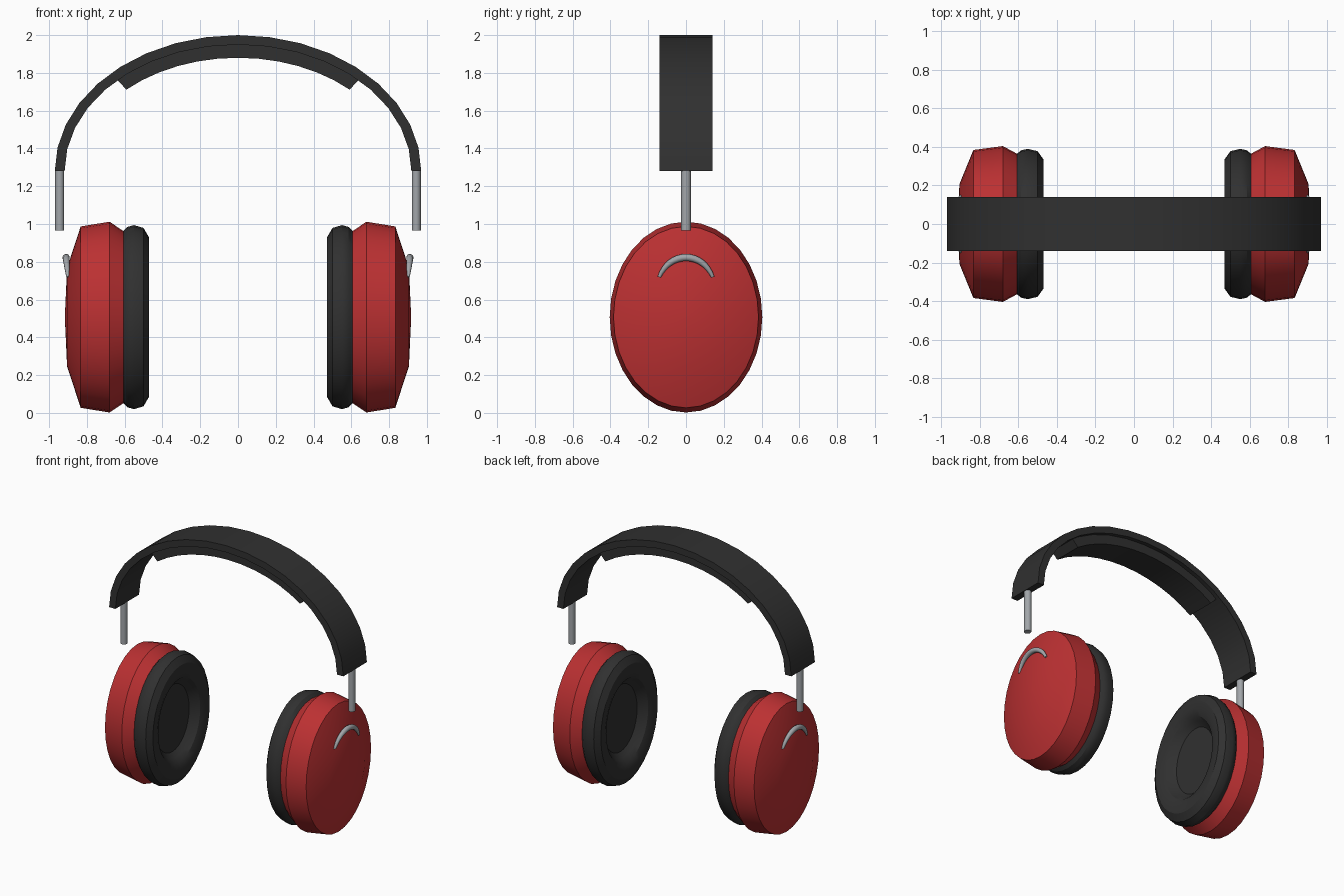
import bpy, bmesh
from math import sin, cos, pi, radians

default = bpy.data.objects.get("Cube")
if default:
    bpy.data.objects.remove(default, do_unlink=True)


def material(name, r, g, b):
    m = bpy.data.materials.new(name)
    m.use_nodes = True
    m.diffuse_color = (r, g, b, 1)
    bsdf = m.node_tree.nodes["Principled BSDF"]
    bsdf.inputs["Base Color"].default_value = (r, g, b, 1)
    bsdf.inputs["Roughness"].default_value = 0.6
    return m


RED = material("shell red", 0.5, 0.03, 0.032)
BLACK = material("soft black", 0.03, 0.03, 0.03)
METAL = material("brushed metal", 0.36, 0.38, 0.4)
CUP_Z = 0.507


def finish(bm, name, mat, angle=30):
    bmesh.ops.recalc_face_normals(bm, faces=bm.faces)
    mesh = bpy.data.meshes.new(name)
    bm.to_mesh(mesh)
    bm.free()
    mesh.materials.append(mat)
    ob = bpy.data.objects.new(name, mesh)
    bpy.context.collection.objects.link(ob)
    bpy.ops.object.select_all(action="DESELECT")
    ob.select_set(True)
    bpy.context.view_layer.objects.active = ob
    bpy.ops.object.shade_smooth_by_angle(angle=radians(angle))
    return ob


def skin(bm, rings):
    """Join closed rings of points in order and cap both ends."""
    loops = [[bm.verts.new(p) for p in ring] for ring in rings]
    n = len(loops[0])
    for a, b in zip(loops, loops[1:]):
        for i in range(n):
            j = (i + 1) % n
            bm.faces.new((a[i], a[j], b[j], b[i]))
    bm.faces.new(loops[0])
    bm.faces.new(loops[-1])


def oval_lathe(name, profile, side, mat, sides=32):
    """Turn (x, radius) pairs into an upright oval solid lying along x."""
    bm = bmesh.new()
    angles = [2 * pi * i / sides for i in range(sides)]
    skin(bm, [[(side * x, 0.8 * r * sin(t), CUP_Z + r * cos(t)) for t in angles]
              for x, r in profile])
    return finish(bm, name, mat)


def arched_strip(name, outer, inner, start, half_width, steps, mat):
    """Rectangular strip following an elliptical arch."""
    bm = bmesh.new()
    rings = []
    for i in range(steps + 1):
        t = radians(start + (180 - 2 * start) * i / steps)
        rings.append([(a * cos(t), y, 1.28 + b * sin(t))
                      for (a, b), y in ((outer, -half_width), (outer, half_width),
                                        (inner, half_width), (inner, -half_width))])
    skin(bm, rings)
    return finish(bm, name, mat)


# Headband and the pad under it
arched_strip("headband", (0.97, 0.72), (0.918, 0.67), 0, 0.14, 18, BLACK)
arched_strip("headband_pad", (0.925, 0.675), (0.85, 0.6), 46, 0.11, 12, BLACK)

SHELL = [(0.606, 0.455), (0.68, 0.505), (0.833, 0.48), (0.905, 0.26), (0.916, 0.02)]
CUSHION = [(0.612, 0.45), (0.585, 0.478), (0.55, 0.487), (0.5, 0.472), (0.47, 0.42),
           (0.47, 0.36), (0.487, 0.31), (0.515, 0.285), (0.545, 0.25)]

for label, side in (("left", 1), ("right", -1)):
    # Ear cup: shell and hollow cushion
    oval_lathe(label + "_cup_shell", SHELL, side, RED)
    oval_lathe(label + "_ear_cushion", CUSHION, side, BLACK)

    # Slider rod below the headband
    bm = bmesh.new()
    skin(bm, [[(side * 0.944 + 0.024 * cos(t), 0.026 * sin(t), z)
               for t in [2 * pi * i / 16 for i in range(16)]] for z in (0.965, 1.3)])
    finish(bm, label + "_slider_rod", METAL)

    # Tapered arched trim on the outer face
    bm = bmesh.new()
    rings = []
    for i in range(17):
        u = 2 * i / 16 - 1
        t = radians(66) * u
        r = 0.019 - 0.010 * u * u
        x = 0.91 - 0.01 * u * u
        rings.append([(side * (x + r * sin(k)), (0.155 + r * cos(k)) * sin(t),
                       0.668 + (0.155 + r * cos(k)) * cos(t) - 0.012 * u * u)
                      for k in [2 * pi * j / 10 for j in range(10)]])
    skin(bm, rings)
    finish(bm, label + "_arched_trim", METAL, 40)
